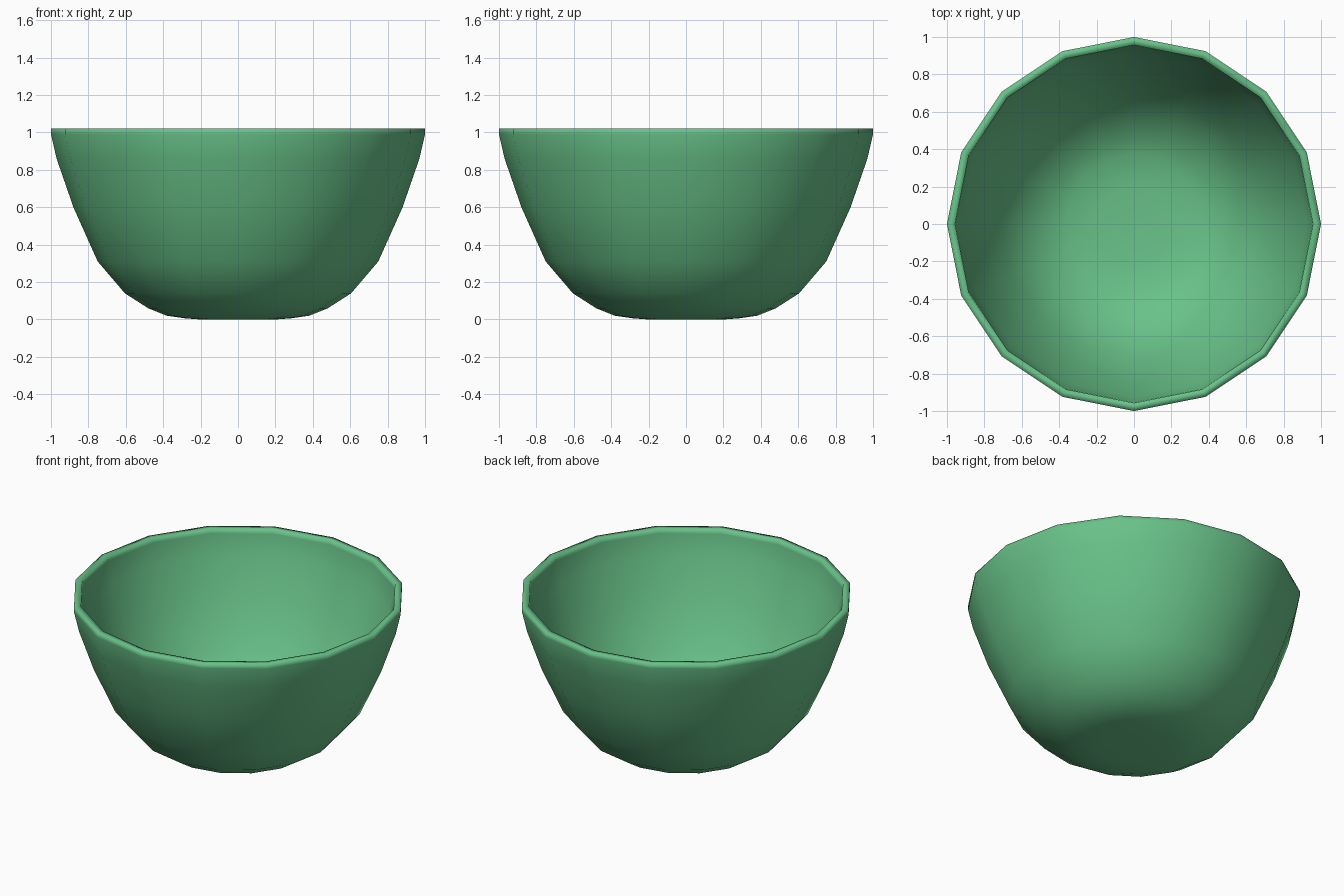
import bpy
import bmesh
from math import pi

cube = bpy.data.objects.get("Cube")
if cube:
    bpy.data.objects.remove(cube, do_unlink=True)

SIDES = 16

green = bpy.data.materials.new("soft green")
green.use_nodes = True
colour = (0.14, 0.54, 0.25, 1)
green.diffuse_color = colour
green.node_tree.nodes["Principled BSDF"].inputs["Base Color"].default_value = colour

# Bowl wall profile: outside from the base up, over the rim, down the inside
outside = [(0, 0), (0.2, 0), (0.29, 0.007), (0.38, 0.02), (0.48, 0.06), (0.605, 0.14),
           (0.75, 0.31), (0.88, 0.6), (0.97, 0.86), (1, 0.99), (1, 1.02)]
inside = [(0.957, 1.02), (0.955, 0.99), (0.925, 0.86), (0.835, 0.61), (0.71, 0.335),
          (0.575, 0.177), (0.46, 0.103), (0.37, 0.064), (0.2, 0.045), (0, 0.045)]

# Lathe the profile around the vertical axis
bm = bmesh.new()
verts = [bm.verts.new((r, 0, z)) for r, z in outside + inside]
edges = [bm.edges.new(pair) for pair in zip(verts, verts[1:])]
bmesh.ops.spin(bm, geom=verts + edges, cent=(0, 0, 0), axis=(0, 0, 1),
               angle=2 * pi, steps=SIDES, use_merge=False)
bmesh.ops.remove_doubles(bm, verts=bm.verts, dist=0.0005)
bmesh.ops.recalc_face_normals(bm, faces=bm.faces)
for face in bm.faces:
    face.smooth = True

mesh = bpy.data.meshes.new("bowl")
bm.to_mesh(mesh)
bm.free()
mesh.materials.append(green)
bowl = bpy.data.objects.new("bowl", mesh)
bpy.context.collection.objects.link(bowl)
